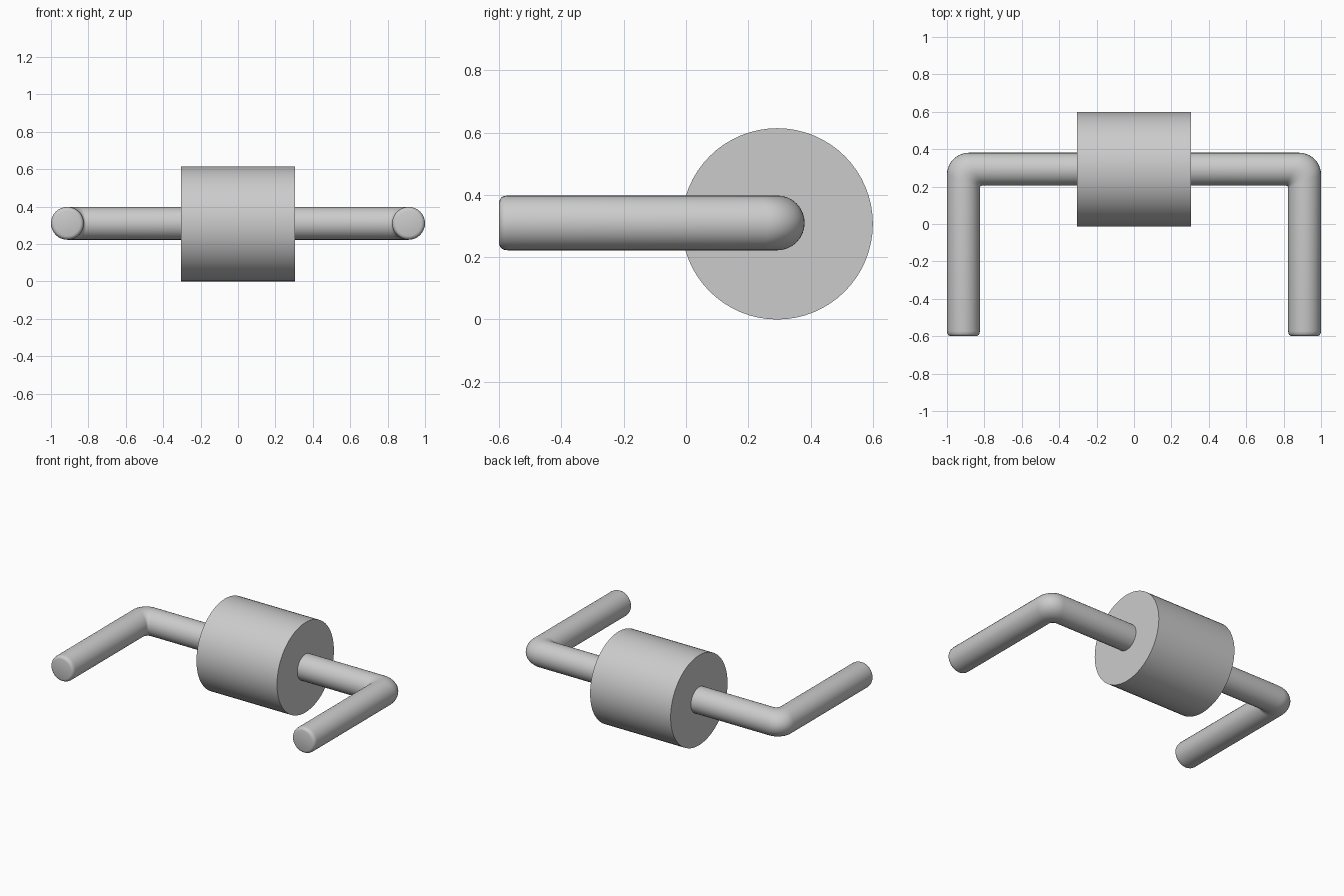
import bpy, bmesh, math

if "Cube" in bpy.data.objects:
    bpy.data.objects.remove(bpy.data.objects["Cube"])

R, CY, CZ = 0.307, 0.293, 0.307   # drum radius and shared axis
r, CX = 0.088, 0.912              # bar radius, arm centre x
SIDES, STEPS = 32, 10


def finish(obj):
    bpy.ops.object.select_all(action='DESELECT')
    obj.select_set(True)
    bpy.context.view_layer.objects.active = obj
    bpy.ops.object.shade_smooth_by_angle(angle=math.radians(35))


# Drum around the crossbar
bpy.ops.mesh.primitive_cylinder_add(vertices=64, radius=R, depth=0.608,
                                    location=(0, CY, CZ),
                                    rotation=(0, math.pi / 2, 0))
drum = bpy.context.object
drum.name = "drum"
finish(drum)


# Position along one half of the bent bar; u is the outward offset, h the height
def bar_rings():
    def ring(f):
        pts = []
        for i in range(SIDES):
            a = 2 * math.pi * i / SIDES
            x, y, h = f(r * math.cos(a), r * math.sin(a))
            pts.append((x, y, CZ + 0.003 + h))
        return pts

    rings = [ring(lambda u, h: (0, CY + u, h))]
    for k in range(STEPS + 1):
        t = math.pi / 2 * k / STEPS

        def bend(u, h):
            # tight fillet on the inside, wide on the outside
            f = 0.012 + 0.105 * (u + r) / (2 * r)
            return (CX + u - f + f * math.sin(t), CY + u - f + f * math.cos(t), h)
        rings.append(ring(bend))
    # straight arm with a softened end
    for y, s in ((-0.572, 1), (-0.584, 0.98), (-0.592, 0.935), (-0.597, 0.87), (-0.6, 0.77)):
        rings.append(ring(lambda u, h: (CX + u * s, y, h * s)))
    return rings


# Bent bar, mirrored across the centre
bm = bmesh.new()
rings = [[bm.verts.new(p) for p in pts] for pts in bar_rings()]
for a, b in zip(rings, rings[1:]):
    for i in range(SIDES):
        j = (i + 1) % SIDES
        bm.faces.new((a[i], a[j], b[j], b[i]))
bm.faces.new(rings[-1])
bmesh.ops.recalc_face_normals(bm, faces=bm.faces)
mesh = bpy.data.meshes.new("bent_bar")
bm.to_mesh(mesh)
bm.free()
bar = bpy.data.objects.new("bent_bar", mesh)
bpy.context.collection.objects.link(bar)
finish(bar)
mirror = bar.modifiers.new("mirror", 'MIRROR')
mirror.use_axis[0] = True
